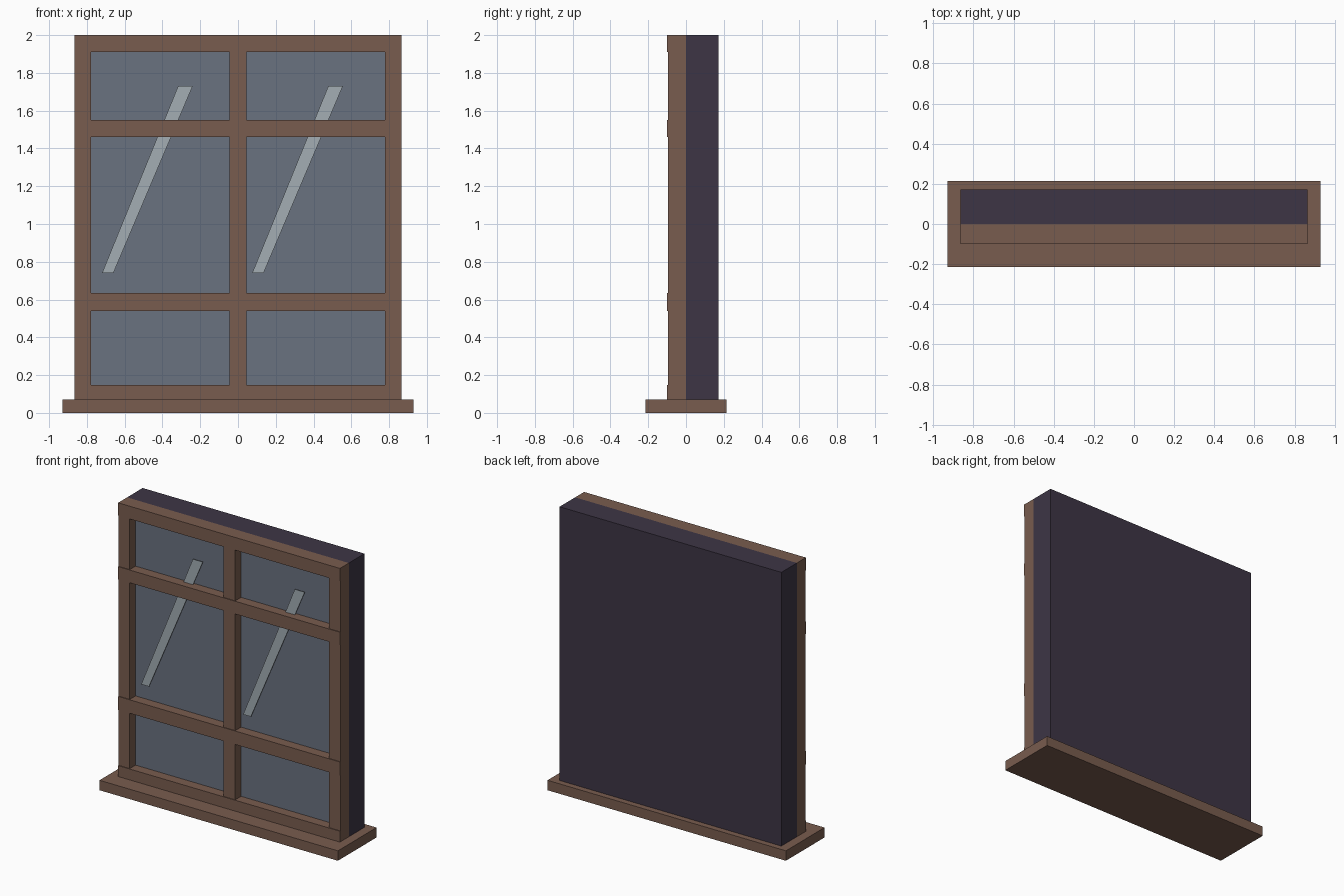
import bpy
import bmesh

cube = bpy.data.objects.get("Cube")
if cube:
    bpy.data.objects.remove(cube, do_unlink=True)


def material(name, rgb):
    m = bpy.data.materials.new(name)
    m.use_nodes = True
    m.diffuse_color = (*rgb, 1)
    bsdf = next(n for n in m.node_tree.nodes if n.type == "BSDF_PRINCIPLED")
    bsdf.inputs["Base Color"].default_value = (*rgb, 1)
    return m


wood = material("brown wood", (0.19, 0.107, 0.077))
pane = material("grey blue glass", (0.144, 0.168, 0.216))
shine = material("pale reflection", (0.366, 0.418, 0.456))
dark = material("dark backing", (0.047, 0.036, 0.06))


def prism(name, outline, y0, y1, mat):
    """Extrude an x-z outline from y0 to y1."""
    bm = bmesh.new()
    face = bm.faces.new([bm.verts.new((x, y0, z)) for x, z in outline])
    out = bmesh.ops.extrude_face_region(bm, geom=[face])
    for v in out["geom"]:
        if isinstance(v, bmesh.types.BMVert):
            v.co.y = y1
    bmesh.ops.recalc_face_normals(bm, faces=bm.faces)
    mesh = bpy.data.meshes.new(name)
    bm.to_mesh(mesh)
    bm.free()
    mesh.materials.append(mat)
    obj = bpy.data.objects.new(name, mesh)
    bpy.context.collection.objects.link(obj)
    return obj


def box(name, x0, x1, y0, y1, z0, z1, mat):
    return prism(name, [(x0, z0), (x1, z0), (x1, z1), (x0, z1)], y0, y1, mat)


half, top, sill_top = 0.865, 2.0, 0.07
stile_front, rail_front, glass_front = -0.095, -0.1, -0.03

# Sill and solid backing
box("sill", -0.93, 0.93, -0.215, 0.215, 0, sill_top, wood)
box("backing", -half, half, 0, 0.173, sill_top, top, dark)

# Upright frame members
for name, x0, x1 in (("right_stile", -half, -0.778),
                     ("centre_stile", -0.045, 0.045),
                     ("left_stile", 0.778, half)):
    box(name, x0, x1, stile_front, 0, sill_top, top, wood)

# Horizontal rails, slightly proud of the uprights
for name, z0, z1 in (("bottom_rail", sill_top, 0.147),
                     ("lower_rail", 0.54, 0.635),
                     ("upper_rail", 1.46, 1.55),
                     ("top_rail", 1.91, top)):
    box(name, -half, half, rail_front, 0, z0, z1, wood)

# Glass sheets, each with a slanted reflection strip
for side, x0, shift in (("right", -0.778, 0), ("left", 0.045, 0.795)):
    box(side + "_glass", x0, x0 + 0.733, glass_front, -0.002, 0.147, 1.91, pane)
    strip = [(-0.72, 0.74), (-0.66, 0.74), (-0.24, 1.73), (-0.317, 1.73)]
    prism(side + "_reflection", [(x + shift, z) for x, z in strip],
          -0.05, -0.046, shine)
